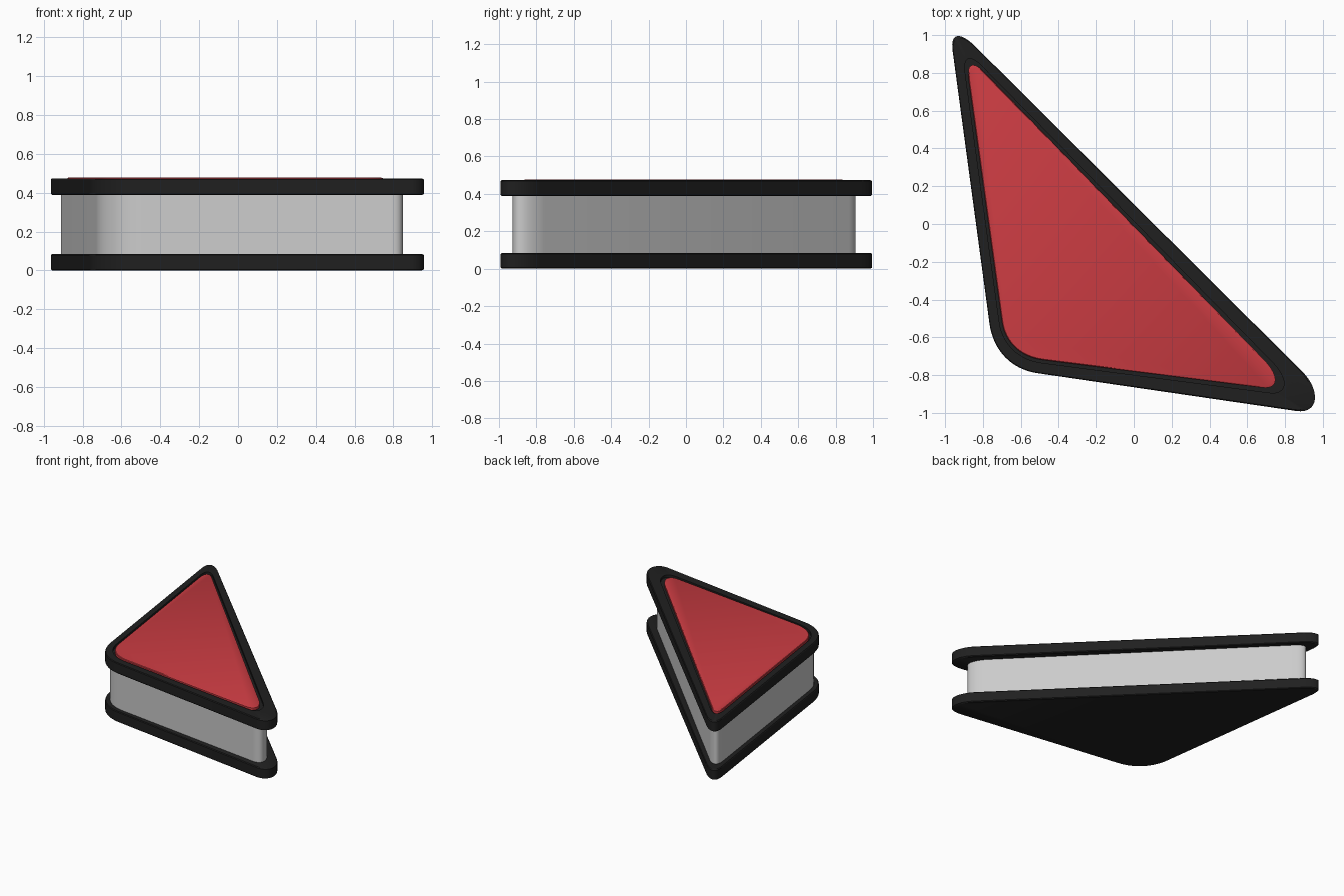
import bpy
import bmesh
import math
from mathutils import Vector

if "Cube" in bpy.data.objects:
    bpy.data.objects.remove(bpy.data.objects["Cube"])

# Each outline has three rounded corners: start, two handles, end (counter-clockwise)
OUTER = [((-0.84, 0.94), (-0.915, 1.015), (-0.975, 1.02), (-0.96, 0.915)),
         ((-0.765, -0.53), (-0.745, -0.67), (-0.65, -0.77), (-0.51, -0.79)),
         ((0.86, -0.99), (0.98, -1.007), (0.99, -0.88), (0.89, -0.78))]
CORE = [((-0.82, 0.87), (-0.86, 0.91), (-0.925, 0.94), (-0.91, 0.83)),
        ((-0.73, -0.52), (-0.715, -0.65), (-0.625, -0.74), (-0.495, -0.757)),
        ((0.77, -0.925), (0.86, -0.94), (0.88, -0.87), (0.79, -0.76))]
PANEL = [((-0.805, 0.815), (-0.835, 0.845), (-0.89, 0.87), (-0.875, 0.765)),
         ((-0.70, -0.51), (-0.685, -0.63), (-0.60, -0.705), (-0.48, -0.72)),
         ((0.67, -0.865), (0.76, -0.88), (0.78, -0.815), (0.69, -0.72))]


def outline(corners, steps=16):
    pts = []
    for corner in corners:
        a, b, c, d = (Vector(p) for p in corner)
        for i in range(steps + 1):
            t = i / steps
            s = 1 - t
            pts.append(a * s**3 + b * 3 * s * s * t + c * 3 * s * t * t + d * t**3)
    return pts


def blend(p, q, f):
    return [a.lerp(b, f) for a, b in zip(p, q)]


def loft(name, rings, mat=None):
    """Skin a stack of (outline, z) rings and cap both ends."""
    bm = bmesh.new()
    loops = [[bm.verts.new((p.x, p.y, z)) for p in pts] for pts, z in rings]
    for lo, hi in zip(loops, loops[1:]):
        n = len(lo)
        for i in range(n):
            j = (i + 1) % n
            bm.faces.new((lo[i], lo[j], hi[j], hi[i]))
    bm.faces.new(loops[0][::-1])
    bm.faces.new(loops[-1])
    mesh = bpy.data.meshes.new(name)
    bm.to_mesh(mesh)
    bm.free()
    obj = bpy.data.objects.new(name, mesh)
    bpy.context.collection.objects.link(obj)
    if mat:
        mesh.materials.append(mat)
    bpy.ops.object.select_all(action='DESELECT')
    obj.select_set(True)
    bpy.context.view_layer.objects.active = obj
    bpy.ops.object.shade_smooth_by_angle(angle=math.radians(30))
    return obj


def material(name, color):
    mat = bpy.data.materials.new(name)
    mat.diffuse_color = color
    mat.use_nodes = True
    mat.node_tree.nodes["Principled BSDF"].inputs["Base Color"].default_value = mat.diffuse_color
    return mat


black = material("black", (0.014, 0.014, 0.014, 1))
red = material("red", (0.6, 0.045, 0.055, 1))

outer, core, panel = outline(OUTER), outline(CORE), outline(PANEL)
eased = blend(outer, panel, 0.06)
groove = blend(outer, panel, 0.78)

# Bottom plate
loft("bottom_plate", [(eased, 0), (outer, 0.006), (outer, 0.079), (eased, 0.085)], black)

# Grey body between the plates
loft("body", [(core, 0.07), (core, 0.40)])

# Top plate with a shallow recess for the panel
loft("top_plate", [(eased, 0.388), (outer, 0.394), (outer, 0.468), (eased, 0.474),
                   (groove, 0.474), (groove, 0.455)], black)

# Red panel sitting in the recess
loft("top_panel", [(panel, 0.450), (panel, 0.474), (blend(panel, outer, -0.06), 0.478)], red)
